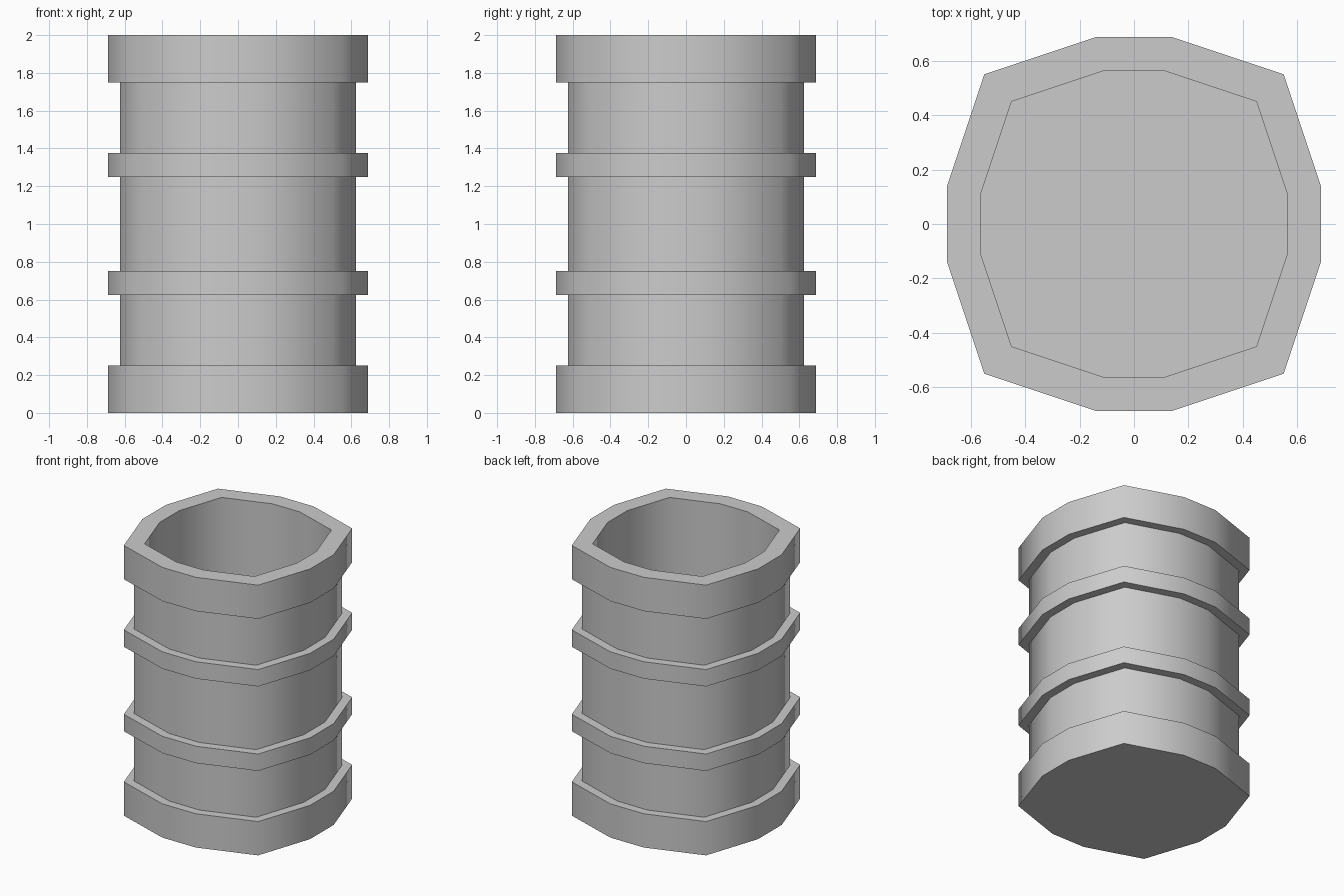
import bpy, bmesh
from math import radians

if "Cube" in bpy.data.objects:
    bpy.data.objects.remove(bpy.data.objects["Cube"])

# Rounded-square outline (12 corners), scaled for each level
quarter = [(1.25, 0.25), (1, 1), (0.25, 1.25)]
outline = []
for i in range(4):
    for x, y in quarter:
        for _ in range(i):
            x, y = -y, x
        outline.append((x, y))

RIM, BODY, INNER = 0.55, 0.50, 0.45
FLOOR = 0.125

# Wall profile (scale, height): up the outside over the hoops, then down inside
profile = [(RIM, 0), (RIM, 0.25), (BODY, 0.25)]
for low, high in [(0.625, 0.75), (1.25, 1.375)]:
    profile += [(BODY, low), (RIM, low), (RIM, high), (BODY, high)]
profile += [(BODY, 1.75), (RIM, 1.75), (RIM, 2.0), (INNER, 2.0), (INNER, FLOOR)]

# Hollow barrel: join the levels into walls and close bottom and inner floor
bm = bmesh.new()
rings = [[bm.verts.new((x * s, y * s, z)) for x, y in outline] for s, z in profile]
n = len(outline)
for a, b in zip(rings, rings[1:]):
    for i in range(n):
        j = (i + 1) % n
        bm.faces.new((a[i], a[j], b[j], b[i]))
bm.faces.new(rings[0][::-1])
bm.faces.new(rings[-1])
bmesh.ops.recalc_face_normals(bm, faces=bm.faces)

mesh = bpy.data.meshes.new("barrel")
bm.to_mesh(mesh)
bm.free()
barrel = bpy.data.objects.new("barrel", mesh)
bpy.context.collection.objects.link(barrel)

# Smooth around the wall, sharp at hoop edges
bpy.context.view_layer.objects.active = barrel
barrel.select_set(True)
bpy.ops.object.shade_smooth_by_angle(angle=radians(60))
